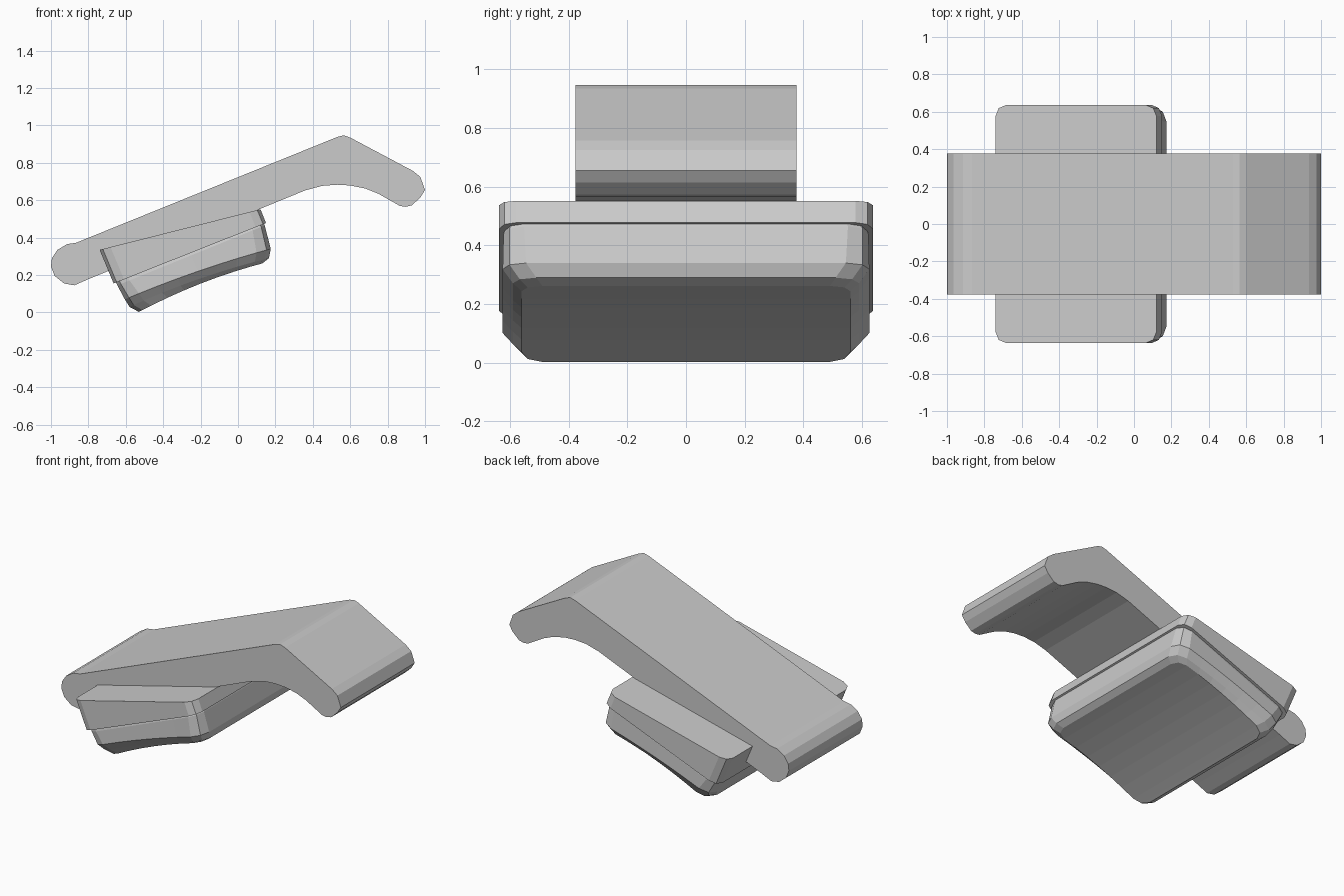
import bpy, math

if "Cube" in bpy.data.objects:
    bpy.data.objects.remove(bpy.data.objects["Cube"])


def make_object(name, verts, faces):
    mesh = bpy.data.meshes.new(name)
    mesh.from_pydata(verts, [], faces)
    mesh.update()
    obj = bpy.data.objects.new(name, mesh)
    bpy.context.collection.objects.link(obj)
    return obj


def extrude_profile(name, profile, half):
    # side profile (x, z) extruded across y
    n = len(profile)
    verts = [(x, y, z) for y in (-half, half) for x, z in profile]
    faces = [(i, i + n, (i + 1) % n + n, (i + 1) % n) for i in range(n)]
    faces += [tuple(range(n)), tuple(reversed(range(n, 2 * n)))]
    return make_object(name, verts, faces)


def loft_pad(name, levels, cuts):
    # stacked rounded rectangles; level = (left xz, right xz, half width, corner, bow)
    verts, faces = [], []
    for (x0, z0), (x1, z1), half, r, bow in levels:
        c = r / math.hypot(x1 - x0, z1 - z0)
        k = 1 - math.sqrt(0.5)
        side = [(0, half - r), (k * c, half - k * r)]
        side += [(c + (1 - 2 * c) * i / cuts, half) for i in range(cuts + 1)]
        side += [(1 - k * c, half - k * r), (1, half - r)]
        ring = [(u, -y) for u, y in side] + [(u, y) for u, y in reversed(side)]
        verts += [(x0 + (x1 - x0) * u, y, z0 + (z1 - z0) * u + bow * 4 * u * (1 - u))
                  for u, y in ring]
    n = len(verts) // len(levels)
    for k in range(len(levels) - 1):
        a, b = k * n, (k + 1) * n
        faces += [(a + i, b + i, b + (i + 1) % n, a + (i + 1) % n) for i in range(n)]
    # caps run in strips across y so a bowed end stays clean
    last = (len(levels) - 1) * n
    for i in range(n // 2 - 1):
        q = (i, i + 1, n - 2 - i, n - 1 - i)
        faces.append(q)
        faces.append(tuple(last + j for j in reversed(q)))
    return make_object(name, verts, faces)


# bent arm with rounded ends and a crooked tip
arm = [(-0.995, 0.29), (-0.965, 0.335), (-0.915, 0.365), (-0.865, 0.373),
       (0.53, 0.938), (0.565, 0.947), (0.60, 0.935), (0.935, 0.757),
       (0.975, 0.725), (1.0, 0.655), (0.975, 0.615), (0.93, 0.573),
       (0.895, 0.565), (0.865, 0.57), (0.75, 0.635), (0.68, 0.663),
       (0.60, 0.679), (0.53, 0.683), (0.45, 0.677), (0.36, 0.653),
       (-0.80, 0.178), (-0.875, 0.145), (-0.93, 0.155), (-0.98, 0.195),
       (-1.0, 0.245)]
extrude_profile("bent_arm", arm, 0.377)

# flat mounting plate carrying the pad
loft_pad("pad_plate", [
    ((-0.74, 0.335), (0.12, 0.552), 0.637, 0.06, 0),
    ((-0.665, 0.155), (0.15, 0.478), 0.637, 0.06, 0)], 1)

# soft cushion below with chamfered edges and an arched underside
loft_pad("pad_cushion", [
    ((-0.66, 0.175), (0.135, 0.485), 0.615, 0.07, 0),
    ((-0.645, 0.145), (0.143, 0.465), 0.622, 0.07, 0),
    ((-0.605, 0.07), (0.175, 0.34), 0.625, 0.08, 0.015),
    ((-0.58, 0.03), (0.165, 0.29), 0.59, 0.08, 0.02),
    ((-0.53, 0.003), (0.13, 0.262), 0.56, 0.07, 0.022)], 6)

# small bridge between the cushion lip and the arm underside is formed by overlap
